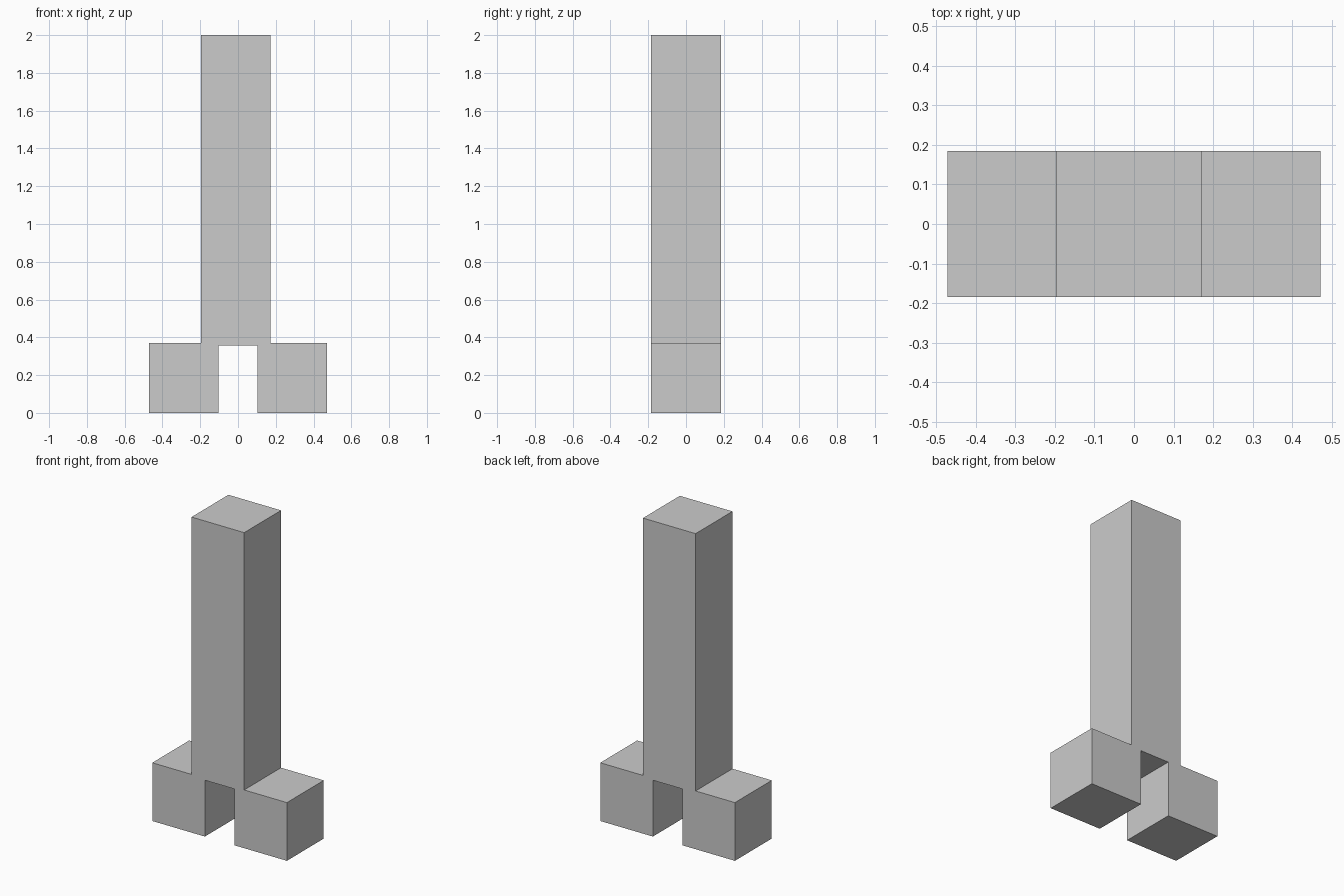
import bpy

if "Cube" in bpy.data.objects:
    bpy.data.objects.remove(bpy.data.objects["Cube"])

SIDE = 0.369  # every block shares this square section


def box(name, x, z0, z1):
    """Square block centred at x, spanning z0 to z1."""
    bpy.ops.mesh.primitive_cube_add(size=1, location=(x, 0, (z0 + z1) / 2))
    obj = bpy.context.object
    obj.name = name
    obj.scale = (SIDE, SIDE, z1 - z0)
    bpy.ops.object.transform_apply(location=False, rotation=False, scale=True)
    return obj


# Two cube feet, mirrored about x = 0
for name, sign in (("left_foot", -1), ("right_foot", 1)):
    box(name, sign * 0.2875, 0, SIDE)

# Tall column, slightly off centre and sunk a little into the feet
box("column", -0.012, 0.357, 2.0)
